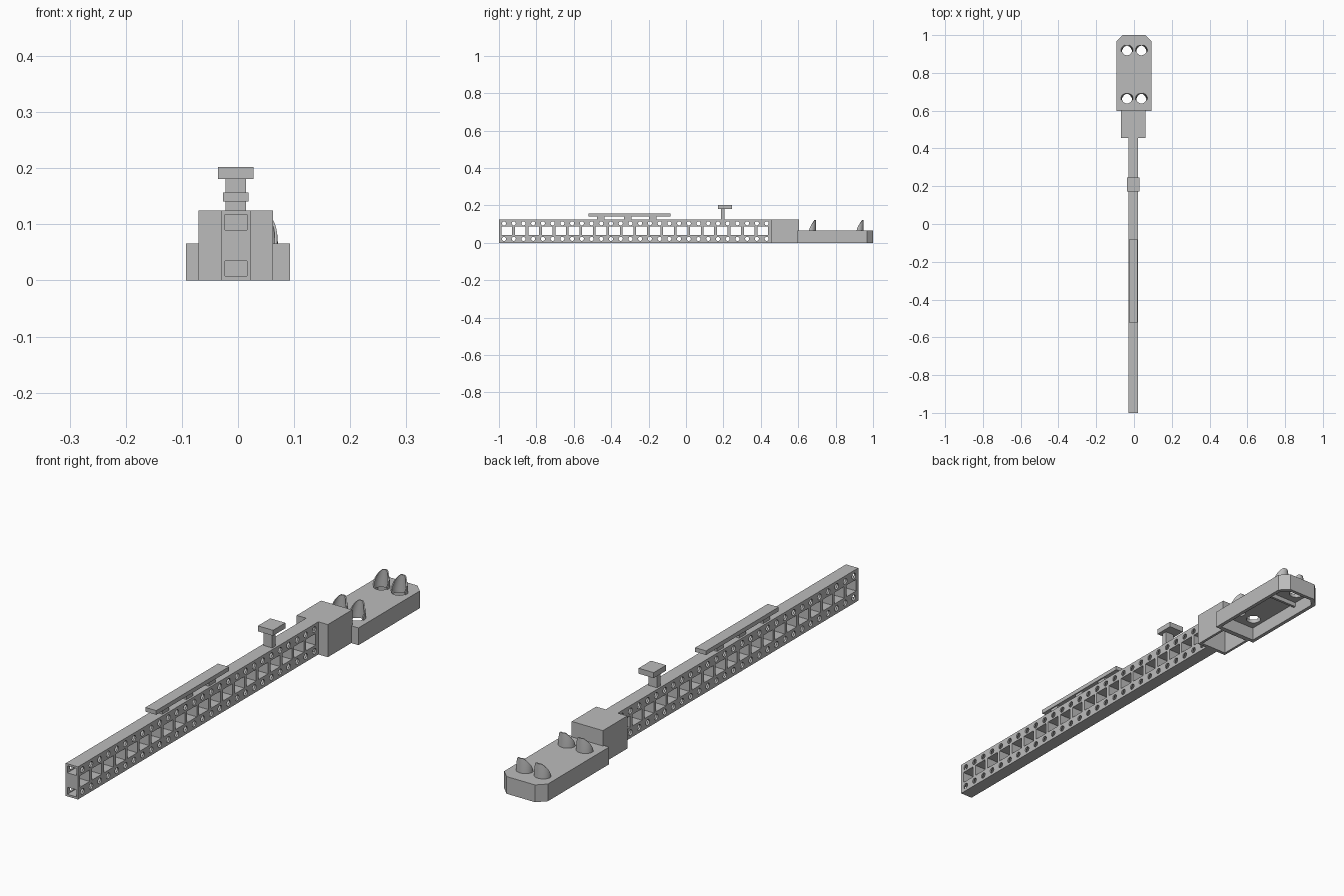
import bpy, bmesh, math
from mathutils import Matrix, Vector

cube = bpy.data.objects.get("Cube")
if cube:
    bpy.data.objects.remove(cube, do_unlink=True)

grey = bpy.data.materials.new("plain grey")
grey.use_nodes = True
GREY = (0.5, 0.5, 0.5, 1)
grey.diffuse_color = GREY
grey.node_tree.nodes["Principled BSDF"].inputs["Base Color"].default_value = GREY


def add_box(bm, x, y, z):
    lo, hi = Vector((x[0], y[0], z[0])), Vector((x[1], y[1], z[1]))
    m = Matrix.Translation((lo + hi) / 2) @ Matrix.Diagonal((*(hi - lo), 1))
    bmesh.ops.create_cube(bm, size=1, matrix=m)


def add_cylinder(bm, centre, radius, depth, axis, sides):
    turn = Matrix.Rotation(math.pi / 2, 4, 'Y') if axis == 'X' else Matrix()
    bmesh.ops.create_cone(bm, cap_ends=True, segments=sides, radius1=radius,
                          radius2=radius, depth=depth,
                          matrix=Matrix.Translation(centre) @ turn)


def finish(bm, name):
    bmesh.ops.recalc_face_normals(bm, faces=bm.faces)
    mesh = bpy.data.meshes.new(name)
    bm.to_mesh(mesh)
    bm.free()
    mesh.materials.append(grey)
    ob = bpy.data.objects.new(name, mesh)
    bpy.context.collection.objects.link(ob)
    return ob


def box(name, x, y, z):
    bm = bmesh.new()
    add_box(bm, x, y, z)
    return finish(bm, name)


def cut(ob, bm):
    """Subtract the shapes in bm from ob and bake the result."""
    cutter = finish(bm, "cutter")
    cutter.hide_render = True
    mod = ob.modifiers.new("cut", 'BOOLEAN')
    mod.operation, mod.solver, mod.object = 'DIFFERENCE', 'EXACT', cutter
    bpy.context.view_layer.objects.active = ob
    bpy.ops.object.modifier_apply(modifier=mod.name)
    bpy.data.objects.remove(cutter, do_unlink=True)


def smooth(ob):
    bpy.ops.object.select_all(action='DESELECT')
    ob.select_set(True)
    bpy.context.view_layer.objects.active = ob
    bpy.ops.object.shade_smooth_by_angle(angle=math.radians(35))


MID = -0.004

# Long perforated beam with two lengthwise channels
beam = box("beam", (-0.03, 0.022), (-1, 0.465), (0, 0.125))
bm = bmesh.new()
for z in ((0.008, 0.035), (0.09, 0.117)):
    add_box(bm, (-0.023, 0.016), (-1.02, 0.45), z)
cut(beam, bm)

# Square windows and rows of round holes through the beam
bm = bmesh.new()
for i in range(20):
    y = -0.987 + 0.072 * i
    add_box(bm, (-0.06, 0.05), (y, y + 0.058), (0.042, 0.086))
for i in range(28):
    for z in (0.021, 0.104):
        add_cylinder(bm, (MID, -0.973 + 0.052 * i, z), 0.011, 0.1, 'X', 16)
cut(beam, bm)
smooth(beam)

# Hollow collar block
collar = box("collar_block", (-0.07, 0.062), (0.455, 0.603), (0, 0.125))
bm = bmesh.new()
add_box(bm, (-0.06, 0.052), (0.468, 0.592), (-0.02, 0.115))
cut(collar, bm)


# Base plate with chamfered rear corners, hollow underneath
def add_plate(bm, half, front, back, chamfer, z0, z1):
    outline = [(-half, front), (half, front), (half, back - chamfer),
               (half - chamfer, back), (chamfer - half, back), (-half, back - chamfer)]
    face = bm.faces.new([bm.verts.new((x, y, z0)) for x, y in outline])
    top = bmesh.ops.extrude_face_region(bm, geom=[face])["geom"]
    bmesh.ops.translate(bm, vec=(0, 0, z1 - z0),
                        verts=[v for v in top if isinstance(v, bmesh.types.BMVert)])


bm = bmesh.new()
add_plate(bm, 0.0925, 0.597, 1, 0.032, 0, 0.066)
plate = finish(bm, "base_plate")
bm = bmesh.new()
add_plate(bm, 0.078, 0.612, 0.986, 0.027, -0.02, 0.052)
cut(plate, bm)

hole_places = [(x, y) for x in (-0.037, 0.039) for y in (0.665, 0.92)]
bm = bmesh.new()
for x, y in hole_places:
    add_cylinder(bm, (x, y, 0.05), 0.027, 0.1, 'Z', 32)
cut(plate, bm)
smooth(plate)
box("underside_rib", (-0.08, 0.08), (0.855, 0.865), (0.035, 0.053))


# Curved hoods standing behind each hole
def hood(name, cx, cy):
    bm = bmesh.new()
    rows, steps = 24, 6
    start = math.radians(-18)
    layers = []
    for radius in (0.032, 0.027):
        grid = []
        for i in range(rows + 1):
            a = start + (math.pi - 2 * start) * i / rows
            rise = max(0, math.sin(a) - math.sin(start)) / (1 - math.sin(start))
            height = 0.06 * min(1, rise * 1.1) ** 0.65
            column = []
            for j in range(steps + 1):
                h = height * j / steps
                taper = 1 - 0.3 * (h / 0.06) ** 2
                column.append(bm.verts.new((cx + radius * math.cos(a) * taper,
                                            cy + (radius - 0.003) * math.sin(a),
                                            0.062 + h)))
            grid.append(column)
        for i in range(rows):
            for j in range(steps):
                bm.faces.new((grid[i][j], grid[i + 1][j],
                              grid[i + 1][j + 1], grid[i][j + 1]))
        layers.append(grid)
    outer, inner = layers
    for i in range(rows):
        for j in (0, steps):
            bm.faces.new((outer[i][j], outer[i + 1][j], inner[i + 1][j], inner[i][j]))
    bmesh.ops.remove_doubles(bm, verts=bm.verts, dist=0.00005)
    smooth(finish(bm, name))


for n, (x, y) in enumerate(hole_places):
    hood(f"hood_{n + 1}", x, y)

# Raised rail on three feet
box("top_rail", (-0.027, 0.019), (-0.522, -0.083), (0.141, 0.157))
for n, y in enumerate((-0.457, -0.311, -0.177)):
    box(f"rail_foot_{n + 1}", (-0.022, 0.014), (y - 0.02, y + 0.02), (0.12, 0.143))

# T-shaped post
box("post_stem", (-0.022, 0.014), (0.187, 0.207), (0.12, 0.185))
box("post_cap", (-0.036, 0.028), (0.172, 0.247), (0.181, 0.202))
